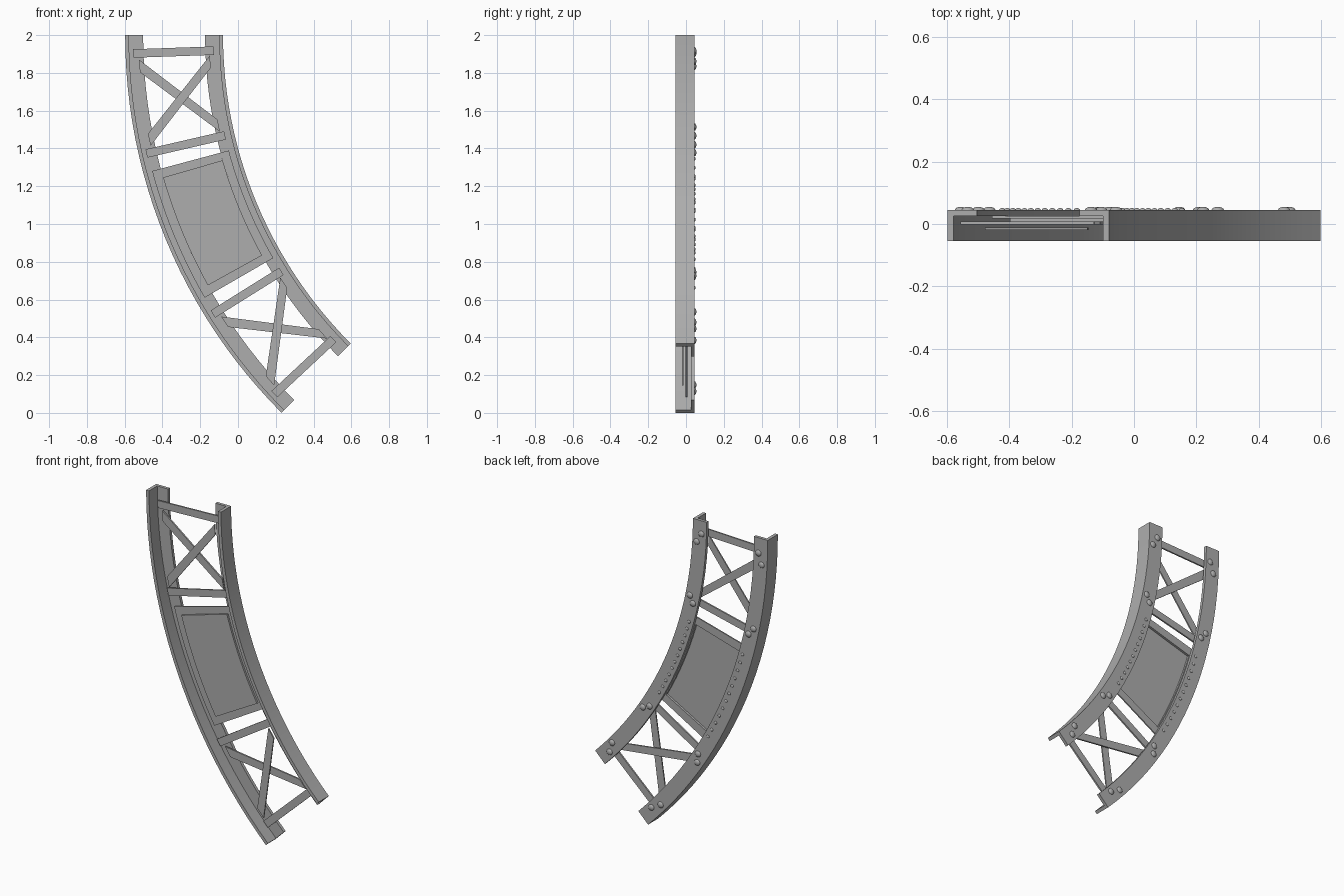
import bpy, bmesh, math
from mathutils import Vector, Matrix

if "Cube" in bpy.data.objects:
    bpy.data.objects.remove(bpy.data.objects["Cube"])

CX, CZ = 2.2307, 2.0          # centre of the arc
R_OUT, R_IN = 2.828, 2.31     # outer and inner chord radius
SWEEP = 45

STEEL = bpy.data.materials.new("dark_steel")
STEEL.diffuse_color = (0.42, 0.42, 0.42, 1)
STEEL.use_nodes = True
STEEL.node_tree.nodes["Principled BSDF"].inputs["Base Color"].default_value = STEEL.diffuse_color


def pt(rho, deg, y):
    a = math.radians(deg)
    return Vector((CX - rho * math.cos(a), y, CZ - rho * math.sin(a)))


def finish(name, bm, smooth=None):
    bmesh.ops.recalc_face_normals(bm, faces=bm.faces)
    me = bpy.data.meshes.new(name)
    bm.to_mesh(me)
    bm.free()
    me.materials.append(STEEL)
    ob = bpy.data.objects.new(name, me)
    bpy.context.collection.objects.link(ob)
    if smooth:
        bpy.ops.object.select_all(action='DESELECT')
        ob.select_set(True)
        bpy.context.view_layer.objects.active = ob
        bpy.ops.object.shade_smooth_by_angle(angle=math.radians(smooth))
    return ob


def sweep(bm, profile, a0, a1, n):
    """Sweep a closed (radius, y) profile along the arc."""
    rings = [[bm.verts.new(pt(r, a0 + (a1 - a0) * i / n, y)) for r, y in profile]
             for i in range(n + 1)]
    k = len(profile)
    for p, q in zip(rings, rings[1:]):
        for j in range(k):
            bm.faces.new((p[j], p[(j + 1) % k], q[(j + 1) % k], q[j]))
    bm.faces.new(rings[0])
    bm.faces.new(rings[-1])


def box(r0, r1, y0, y1):
    return [(r0, y0), (r1, y0), (r1, y1), (r0, y1)]


def slab(name, corners, y0, y1):
    """Flat plate from four points in the x-z plane."""
    bm = bmesh.new()
    lo = [bm.verts.new((c.x, y0, c.z)) for c in corners]
    hi = [bm.verts.new((c.x, y1, c.z)) for c in corners]
    bm.faces.new(lo)
    bm.faces.new(hi)
    for j in range(4):
        k = (j + 1) % 4
        bm.faces.new((lo[j], lo[k], hi[k], hi[j]))
    return finish(name, bm)


def rivets(name, places, radius, height):
    """Domed rivet heads on the back face."""
    bm = bmesh.new()
    for rho, deg in places:
        m = (Matrix.Translation(pt(rho, deg, 0.044)) @ Matrix.Rotation(-math.pi / 2, 4, 'X')
             @ Matrix.Diagonal((radius, radius, height, 1)))
        bmesh.ops.create_uvsphere(bm, u_segments=12, v_segments=8, radius=1, matrix=m)
    bmesh.ops.delete(bm, geom=[v for v in bm.verts if v.co.y < 0.0435], context='VERTS')
    finish(name, bm, 50)


# L-section chords: flange on the outside edge, web plate at the back
F, B, WEB = -0.055, 0.045, 0.026
for name, r, s in (("outer_chord", R_OUT, -1), ("inner_chord", R_IN, 1)):
    bm = bmesh.new()
    sweep(bm, [(r, F), (r + s * 0.02, F), (r + s * 0.02, WEB),
               (r + s * 0.095, WEB), (r + s * 0.095, B), (r, B)], 0, SWEEP, 24)
    finish(name, bm, 30)

# Radial cross bars
for i, deg in enumerate((2, 13, 32, 43)):
    tang = (pt(1, deg + 90, 0) - Vector((CX, 0, CZ))) * 0.0225
    a, b = pt(2.36, deg, 0), pt(2.787, deg, 0)
    slab(f"cross_bar_{i + 1}", [a - tang, b - tang, b + tang, a + tang], -0.002, 0.008)

# Crossed braces, ends cut along the chords
RA, RB, H = 2.382, 2.757, 0.033
for bay, off in (("upper", 0), ("lower", 30)):
    for kind, ti, to, y0, y1 in (("front", 3.4, 11.6, -0.02, -0.012),
                                 ("rear", 11.6, 3.4, -0.002, 0.008)):
        da, db = math.degrees(H / RA), math.degrees(H / RB)
        slab(f"{bay}_{kind}_brace",
             [pt(RA, off + ti - da, 0), pt(RA, off + ti + da, 0),
              pt(RB, off + to + db, 0), pt(RB, off + to - db, 0)], y0, y1)

# Panel frame, and the pressed panel standing forward of it (hollow behind)
P0, P1, FY, PY, T = 2.405, 2.733, 0.018, 0.006, 0.006
bm = bmesh.new()
sweep(bm, box(2.36, P0, FY, WEB), 15, 30, 12)
sweep(bm, box(P1, 2.78, FY, WEB), 15, 30, 12)
sweep(bm, box(P0, P1, FY, WEB), 15, 16, 1)
sweep(bm, box(P0, P1, FY, WEB), 29, 30, 1)
finish("panel_frame", bm)
bm = bmesh.new()
sweep(bm, box(P0, P1, PY, PY + T), 16, 29, 12)
for r in (P0, P1 - T):
    sweep(bm, box(r, r + T, PY + T, WEB), 16, 29, 12)
for a in (16, 28.87):
    sweep(bm, box(P0 + T, P1 - T, PY + T, WEB), a, a + 0.13, 1)
finish("pressed_panel", bm)

# Large rivets: one per bar end and one per brace end
big = [(rho, d) for d in (2, 13, 32, 43) for rho in (2.37, 2.765)]
big += [(rho, d) for d in (3.4, 12, 33, 41.6) for rho in (2.34, 2.79)]
rivets("large_rivets", big, 0.02, 0.011)

# Rows of small rivets along the panel
rivets("small_rivets", [(rho, 16 + 13 * i / 11) for i in range(12) for rho in (2.375, 2.76)],
       0.01, 0.007)
